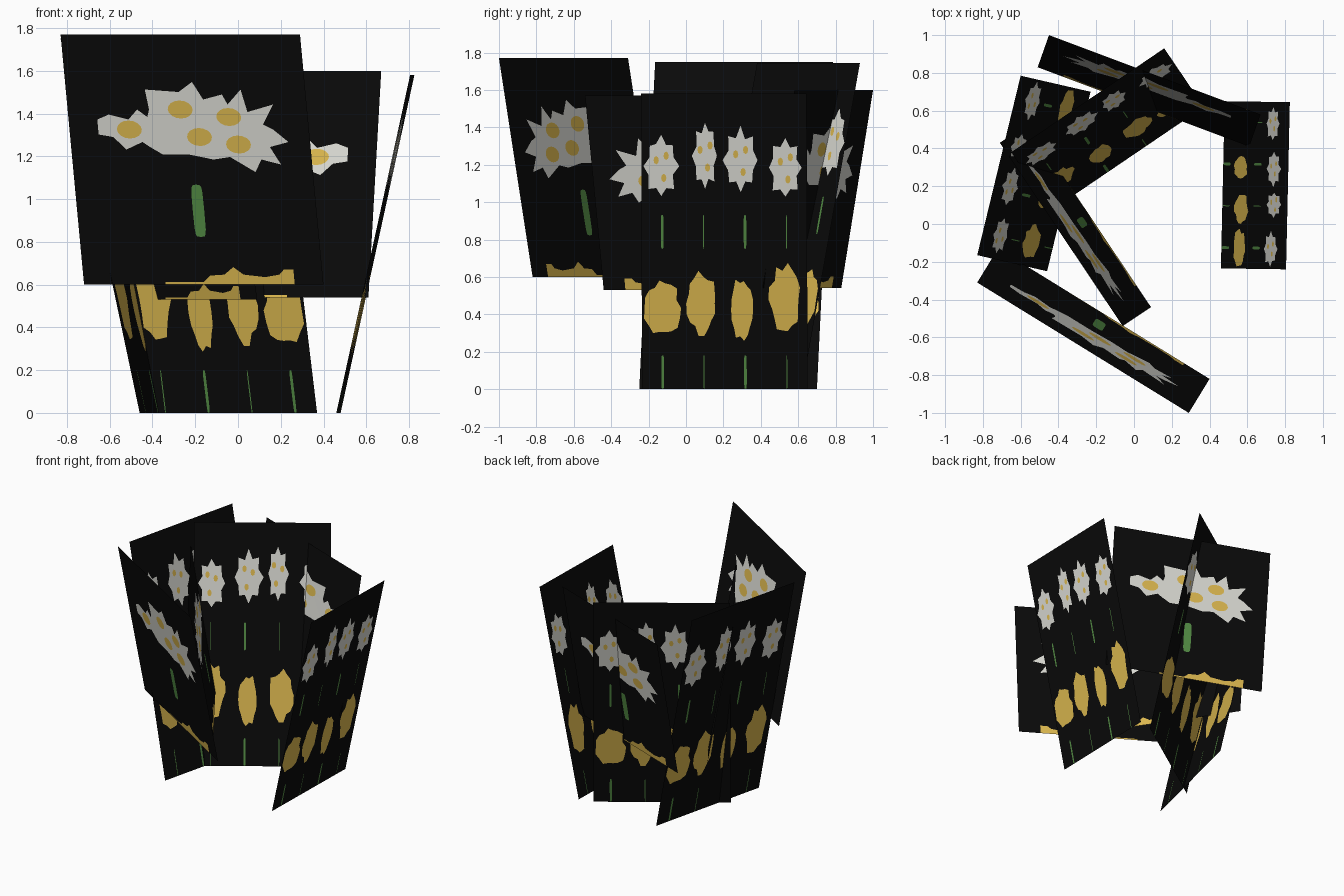
import bpy
import bmesh
import math
import random
from mathutils import Vector
from mathutils.geometry import delaunay_2d_cdt

cube = bpy.data.objects.get("Cube")
if cube:
    bpy.data.objects.remove(cube, do_unlink=True)

random.seed(4)


def material(name, rgb):
    mat = bpy.data.materials.new(name)
    mat.use_nodes = True
    mat.diffuse_color = (*rgb, 1)
    bsdf = mat.node_tree.nodes["Principled BSDF"]
    bsdf.inputs["Base Color"].default_value = (*rgb, 1)
    bsdf.inputs["Roughness"].default_value = 0.9
    return mat


BLACK, WHITE, YELLOW, GREEN = range(4)
palette = [
    material("black_card", (0.003, 0.003, 0.003)),
    material("petal_white", (0.72, 0.72, 0.67)),
    material("petal_yellow", (0.73, 0.49, 0.08)),
    material("stem_green", (0.09, 0.27, 0.06)),
]


def clamp(value):
    return min(max(value, 0.0), 1.0)


def blob(u, v, ru, rv, count=16, spike=0.0, jitter=0.0, power=1.0):
    """Closed outline round (u, v): an ellipse with optional spikes."""
    points = []
    for i in range(count):
        angle = math.tau * i / count
        c, s = math.cos(angle), math.sin(angle)
        reach = 1 - spike * (i % 2) - jitter * random.random()
        c = math.copysign(abs(c) ** power, c)
        s = math.copysign(abs(s) ** power, s)
        points.append((clamp(u + ru * reach * c), clamp(v + rv * reach * s)))
    return points


def stem(u, low, high, half):
    return blob(u, (low + high) / 2, half, (high - low) / 2, power=0.4)


def percent(points):
    return [(u / 100, v / 100) for u, v in points]


# Artwork of the wide cards: one flower cluster, its stem, a flower edge below
cluster = percent([
    (12, 66), (12, 60), (18, 59), (23, 54), (30, 57), (33, 55), (38, 52),
    (49, 52), (59, 50), (66, 51), (76, 45), (79, 50), (87, 48), (83, 55),
    (91, 57), (85, 62), (81, 64), (86, 72), (75, 69), (73, 78), (67, 72),
    (65, 76), (57, 74), (53, 81), (47, 77), (33, 78), (34, 70), (33, 67),
    (29, 70), (25, 66), (17, 68)])
lower_edge = percent([
    (34, 0), (88, 0), (88, 6), (84, 6), (82, 4), (76, 3), (67, 4), (63, 7),
    (59, 4), (53, 3.6), (50, 1), (34, 1)])
wide_art = [(WHITE, cluster), (YELLOW, lower_edge),
            (GREEN, stem(0.507, 0.19, 0.4, 0.024))]
for u, v in percent([(25, 62), (47, 70), (67, 67), (54, 59), (70, 56)]):
    wide_art.append((YELLOW, blob(u, v, 0.052, 0.036)))

# Artwork of the tall cards: a white row above a yellow row, four stems each
tall_art = []
white_row = [(0.12, 0.755, 0.11, 0.11), (0.385, 0.79, 0.08, 0.125),
             (0.6, 0.775, 0.11, 0.12), (0.87, 0.75, 0.11, 0.11)]
yellow_row = [(0.125, 0.275, 0.12, 0.105), (0.36, 0.29, 0.1, 0.115),
              (0.605, 0.27, 0.08, 0.12), (0.865, 0.305, 0.105, 0.125)]
for column, (white, yellow) in enumerate(zip(white_row, yellow_row)):
    tall_art.append((WHITE, blob(*white, spike=0.25, jitter=0.12)))
    tall_art.append((YELLOW, blob(*yellow, count=18, jitter=0.25)))
    u, v = white[:2]
    for du, dv in ((-0.03, 0.02), (0.03, 0.035), (0.015, -0.04)):
        tall_art.append((YELLOW, blob(u + du, v + dv, 0.016, 0.014, 8)))
    half = 0.003 if column % 2 else 0.008
    for base in (0.0, 0.475):
        tall_art.append((GREEN, stem((column + 0.5) / 4, base, base + 0.115, half)))


def card(name, left, right, lean, low, high, art):
    """Flat leaning card with the artwork cut into its surface."""
    outlines = [(BLACK, [(0, 0), (1, 0), (1, 1), (0, 1)])] + art
    points, loops = [], []
    for _, outline in outlines:
        start = len(points)
        points += [Vector(p) for p in outline]
        loops.append(list(range(start, len(points))))
    verts, _, faces, _, _, sources = delaunay_2d_cdt(points, [], loops, 0, 1e-5)

    origin = Vector((*left, low))
    across = Vector((*right, low)) - origin
    up = Vector((*lean, high - low))
    bm = bmesh.new()
    corners = [bm.verts.new(origin + across * p.x + up * p.y) for p in verts]
    for indices, source in zip(faces, sources):
        face = bm.faces.new([corners[i] for i in indices])
        face.material_index = outlines[max(source, default=0)][0]
    mesh = bpy.data.meshes.new(name)
    bm.to_mesh(mesh)
    bm.free()
    for mat in palette:
        mesh.materials.append(mat)
    bpy.context.collection.objects.link(bpy.data.objects.new(name, mesh))


# Wide raised cards
card("front_card", (-0.72, -0.13), (0.4, -0.82), (-0.11, -0.18), 0.6, 1.77, wide_art)
card("inner_card", (-0.56, 0.53), (0.09, -0.44), (-0.15, -0.1), 0.53, 1.57, wide_art)
card("back_card", (0.61, 0.41), (-0.51, 0.83), (0.06, 0.17), 0.54, 1.6, wide_art)
# Tall cards standing on the ground
card("right_card", (-0.23, 0.7), (-0.46, -0.25), (-0.37, 0.085), 0, 1.75, tall_art)
card("diagonal_card", (0.37, 0.62), (-0.44, 0.07), (-0.21, 0.31), 0, 1.745, tall_art)
card("left_card", (0.46, -0.235), (0.48, 0.65), (0.345, -0.005), 0, 1.58, tall_art)
